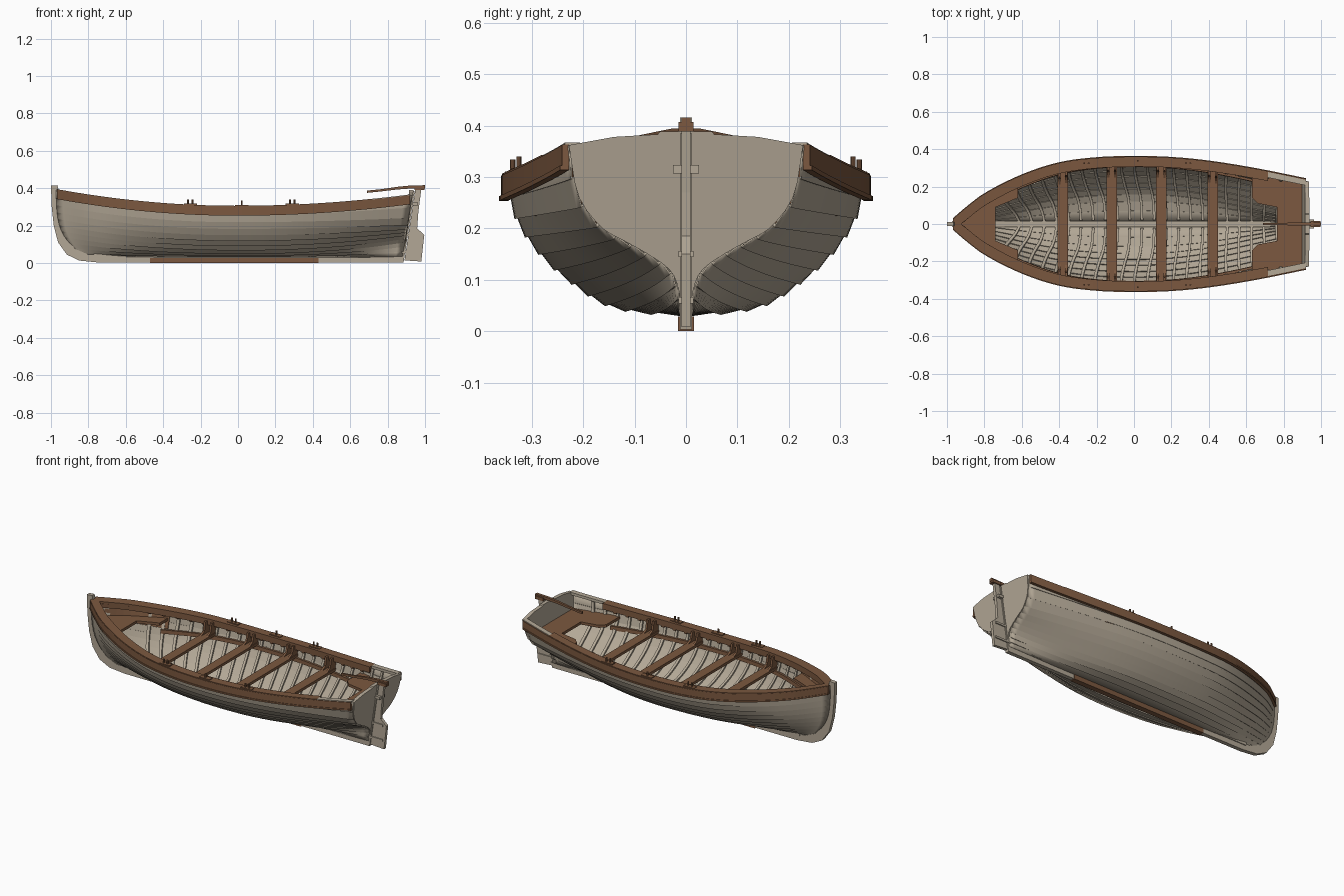
import bpy, bmesh, math

cube = bpy.data.objects.get("Cube")
if cube:
    bpy.data.objects.remove(cube, do_unlink=True)


def material(name, color):
    mat = bpy.data.materials.new(name)
    mat.use_nodes = True
    mat.diffuse_color = (*color, 1)
    mat.node_tree.nodes["Principled BSDF"].inputs["Base Color"].default_value = (*color, 1)
    return mat


PAINT = material("weathered_grey_paint", (0.45, 0.39, 0.305))
WOOD = material("stained_brown_wood", (0.2, 0.098, 0.05))

# Hull form: half-breadths along the length and three cross-section shapes
BEAM = [(-0.975, 0.01), (-0.9, 0.075), (-0.8, 0.15), (-0.6, 0.25), (-0.4, 0.315), (-0.2, 0.342),
        (0, 0.349), (0.2, 0.344), (0.4, 0.325), (0.65, 0.285), (0.93, 0.228)]
BOW = [(0, 0), (0.2, 0.1), (0.38, 0.22), (0.54, 0.36), (0.68, 0.5), (0.8, 0.65), (0.91, 0.82), (1, 1)]
MID = [(0.03, 0), (0.28, 0.02), (0.46, 0.08), (0.6, 0.2), (0.75, 0.36), (0.875, 0.55), (0.96, 0.76), (1, 1)]
STERN = [(0.04, 0), (0.06, 0.13), (0.13, 0.25), (0.3, 0.34), (0.5, 0.42), (0.72, 0.51), (0.92, 0.7), (1, 1)]
START, END, FLOOR, STRAKES, STATIONS = -0.975, 0.93, 0.035, 11, 48


def spline(points, x):
    """Smooth curve through (x, y) points."""
    n = len(points)
    i = max(k for k in range(n - 1) if k == 0 or points[k][0] <= x)

    def slope(k):
        a, b = points[max(k - 1, 0)], points[min(k + 1, n - 1)]
        return (b[1] - a[1]) / (b[0] - a[0])
    (xa, ya), (xb, yb) = points[i], points[i + 1]
    h = xb - xa
    s = (x - xa) / h
    return (ya * (1 + 2 * s) * (1 - s) ** 2 + yb * s * s * (3 - 2 * s)
            + h * slope(i) * s * (1 - s) ** 2 - h * slope(i + 1) * s * s * (1 - s))


def sheer(x):
    return 0.3 + (0.09 * (x / START) ** 2 if x < 0 else 0.062 * (x / END) ** 2)


def ends(z):
    return START + 0.18 * max(0, 1 - z / 0.4) ** 4, 0.875 + 0.055 * z / 0.36


def section(t, v):
    x = START + (END - START) * t
    shape, w = (BOW, (x / START) ** 2) if x < 0 else (STERN, (x / END) ** 2)
    y, z = [spline([(k, MID[k][c] * (1 - w) + shape[k][c] * w) for k in range(len(MID))],
                   v * (len(MID) - 1)) for c in (0, 1)]
    return spline(BEAM, x) * y, FLOOR + (sheer(x) - FLOOR) * z


def hull(t, v, off=0.0):
    """Point on the left hull side, pushed outward by off."""
    y, z = section(t, v)
    ya, za = section(t, max(v - 0.02, 0))
    yb, zb = section(t, min(v + 0.02, 1))
    d = math.hypot(yb - ya, zb - za)
    off *= min(1, t * 8)
    a, b = ends(z)
    return (a + (b - a) * t, y + off * (zb - za) / d, z - off * (yb - ya) / d)


def side_y(x, z):
    """Half-breadth of the hull at a given place and height."""
    a, b = ends(z)
    t = min(max((x - a) / (b - a), 0), 1)
    low, high = 0, 1
    for _ in range(16):
        m = (low + high) / 2
        low, high = (m, high) if section(t, m)[1] < z else (low, m)
    return section(t, low)[0]


def span(a, b, n):
    return [a + (b - a) * i / n for i in range(n + 1)]


def finish(name, bm, mat, mirror=False):
    mesh = bpy.data.meshes.new(name)
    bm.to_mesh(mesh)
    bm.free()
    mesh.materials.append(mat)
    ob = bpy.data.objects.new(name, mesh)
    bpy.context.collection.objects.link(ob)
    if mirror:
        mod = ob.modifiers.new("Mirror", "MIRROR")
        mod.use_axis = (False, True, False)
        mod.use_mirror_merge = False
    return ob


def loft(name, pieces, mat, mirror=True):
    """Closed solids, each skinned through a list of rings."""
    bm = bmesh.new()
    for rings in pieces:
        rows = [[bm.verts.new(p) for p in ring] for ring in rings]
        n = len(rows[0])
        for a, b in zip(rows, rows[1:]):
            for j in range(n):
                bm.faces.new((a[j], a[(j + 1) % n], b[(j + 1) % n], b[j]))
        bm.faces.new(rows[0])
        bm.faces.new(rows[-1][::-1])
    bmesh.ops.recalc_face_normals(bm, faces=bm.faces)
    return finish(name, bm, mat, mirror)


def box(x, y, z, sx, sy, sz):
    return [[(x + sx * i / 2, y + sy * j / 2, z + k * sz / 2) for i, j in
             ((-1, -1), (1, -1), (1, 1), (-1, 1))] for k in (-1, 1)]


def upright(outline, half):
    return [[(x, y, z) for x, z in outline] for y in (-half, half)]


def flat(outline, z, thick):
    return [[(x, y, h) for x, y in outline] for h in (z - thick, z)]


# Lapped plank shell
bm = bmesh.new()
rows = []
for t in span(0, 1, STATIONS):
    row = []
    for i in range(STRAKES):
        row.append(bm.verts.new(hull(t, i / STRAKES, 0.006)))
        row.append(bm.verts.new(hull(t, (i + 1) / STRAKES)))
    rows.append(row)
for a, b in zip(rows, rows[1:]):
    for j in range(len(a) - 1):
        bm.faces.new((a[j], a[j + 1], b[j + 1], b[j]))
shell = finish("hull_planks", bm, PAINT)
solid = shell.modifiers.new("Thickness", "SOLIDIFY")
solid.thickness, solid.offset = 0.005, -1
mod = shell.modifiers.new("Mirror", "MIRROR")
mod.use_axis, mod.use_mirror_merge = (False, True, False), False
bpy.context.view_layer.objects.active = shell
shell.select_set(True)
bpy.ops.object.shade_smooth_by_angle(angle=math.radians(30))

# Transom with a crowned top
edge = [hull(1, v) for v in span(0, 1, 20)]
crown = [(0.933, 0.14, 0.378), (0.933, 0.055, 0.383), (0.933, 0.05, 0.389)]
half = edge + crown
ring = half + [(x, -y, z) for x, y, z in half[::-1]]
loft("transom", [[[(x + d, y, z) for x, y, z in ring] for d in (-0.018, 0.004)]], PAINT, False)


# Rails along the sheer
def rail(a, b, inner, outer, low, high, n=40):
    rings = []
    for t in span(a, b, n):
        x, y, z = hull(t, 1)
        width = inner * (1 + 0.4 * (1 - t) ** 4)
        yi, yo = max(y - width, 0), y + outer
        rings.append([(x, yi, z + low), (x, yo, z + low), (x, yo, z + high), (x, yi, z + high)])
    return rings


loft("rubbing_strake", [rail(0.004, 0.995, 0.002, 0.011, -0.047, 0.002),
                        rail(0.004, 0.995, 0.002, 0.015, -0.047, -0.038)], WOOD)
loft("gunwale", [rail(0.004, 0.89, 0.042, 0.009, -0.008, 0.006)], WOOD)
loft("inwale", [rail(0.03, 0.89, 0.042, -0.03, -0.03, -0.006)], WOOD)
loft("quarter_rail", [rail(0.89, 0.995, 0.024, 0.006, -0.01, 0.006, 8)], PAINT)

# Bent frames and the blocks at their heads
frames, heads = [], []
for t in span(0.14, 0.93, 21):
    d = 0.004
    frames.append([[hull(t - d, v, -0.003), hull(t + d, v, -0.003), hull(t + d, v, -0.013),
                    hull(t - d, v, -0.013)] for v in span(0.02, 0.97, 14)])
    if t < 0.88:
        x, y, z = hull(t, 1)
        heads.append(box(x, y - 0.02, z - 0.022, 0.018, 0.034, 0.036))
loft("frames", frames, PAINT)
loft("frame_heads", heads, WOOD)

# Brown lining inside the bow and the risers under the seats
loft("bow_lining", [[[hull(t, 0.74, -0.004), hull(t, 1, -0.004), hull(t, 1, -0.009), hull(t, 0.74, -0.009)]
                     for t in span(0.02, 0.19, 10)]], WOOD)
riser = []
for x in span(-0.64, 0.66, 26):
    y = side_y(x, 0.215)
    riser.append([(x, y - 0.022, 0.203), (x, y - 0.008, 0.203), (x, y - 0.006, 0.225), (x, y - 0.02, 0.225)])
loft("seat_risers", [riser], WOOD)

# Thwarts with paired knees
thwarts, knees = [], []
for x in (-0.38, -0.12, 0.145, 0.42):
    a, b = x - 0.028, x + 0.028
    outline = [(a, side_y(a, 0.24) - 0.006), (b, side_y(b, 0.24) - 0.006)]
    thwarts.append(flat(outline + [(p, -q) for p, q in outline[::-1]], 0.24, 0.016))
    for k in (x - 0.018, x + 0.018):
        y, top = side_y(k, 0.24), sheer(k) - 0.006
        tri = [(y - 0.085, 0.24), (y - 0.005, 0.24), (y, top), (y - 0.045, top), (y - 0.055, 0.256)]
        knees.append([[(k + d, p, q) for p, q in tri] for d in (-0.006, 0.006)])
loft("thwarts", thwarts, WOOD, False)
loft("thwart_knees", knees, WOOD)


# Horseshoe benches at both ends
def bench(name, xs, inner, z):
    pts = [(x, max(side_y(x, z) - 0.005, 0.003)) for x in xs] + inner
    loft(name, [flat(pts + [(x, -y) for x, y in pts[::-1]], z, 0.016)], WOOD, False)


bench("bow_bench", span(-0.95, -0.62, 12), [(-0.62, 0.14), (-0.74, 0.09)], 0.285)
bench("stern_bench", span(0.905, 0.63, 8), [(0.63, 0.14), (0.66, 0.11), (0.765, 0.09)], 0.272)

# Backbone: stem, keel, skeg and sternpost
stem = [(-1, 0.413), (-0.996, 0.3), (-0.985, 0.2), (-0.962, 0.11), (-0.915, 0.045), (-0.85, 0.013), (-0.75, 0.003)]
post = [(0.885, 0.003), (0.945, 0.385), (0.925, 0.385), (0.868, 0.05)]
inside = [(-0.8, 0.045), (-0.87, 0.075), (-0.925, 0.14), (-0.95, 0.25), (-0.957, 0.38), (-0.965, 0.416)]
loft("stem_and_keel", [upright(stem + post + inside, 0.012)], PAINT, False)
loft("keel_shoe", [box(-0.02, 0, 0.014, 0.9, 0.032, 0.028)], WOOD, False)
loft("keelson", [box(-0.02, 0, 0.045, 1.5, 0.034, 0.022)], PAINT, False)

# Rudder, straps and tiller
blade = [(0.89, 0.014), (0.98, 0.008), (0.996, 0.15), (0.958, 0.185), (0.964, 0.27), (0.98, 0.395), (0.948, 0.395)]
loft("rudder", [upright(blade, 0.009)], PAINT, False)
loft("rudder_straps", [box(0.925, 0, 0.06, 0.1, 0.03, 0.012), box(0.935, 0, 0.15, 0.08, 0.03, 0.012),
                       box(0.948, 0, 0.315, 0.03, 0.05, 0.016)], PAINT, False)
loft("rudder_head", [box(0.97, 0, 0.398, 0.055, 0.03, 0.018)], WOOD, False)
arm = [(0.69, 0.381, 0.006), (0.76, 0.388, 0.006), (0.85, 0.4, 0.007), (0.92, 0.406, 0.008), (1, 0.407, 0.009)]
loft("tiller", [[[(x, y * r, z + h * r) for y, h in ((-1, -1), (1, -1), (1, 1), (-1, 1))]
                 for x, z, r in arm]], WOOD, False)

# Thole pins on pads
pins, pads = [], []
for x, offsets in ((-0.255, (-0.012, 0.012)), (0.02, (0,)), (0.29, (-0.012, 0.012))):
    y, z = spline(BEAM, x) - 0.012, sheer(x)
    pads.append(box(x, y, z + 0.007, 0.07, 0.03, 0.008))
    for d in offsets:
        pins.append([[(x + d + 0.005 * math.cos(a), y + 0.005 * math.sin(a), h)
                      for a in span(0, math.tau * 7 / 8, 7)] for h in (z, z + 0.034)])
loft("thole_pads", pads, WOOD)
loft("thole_pins", pins, WOOD)
